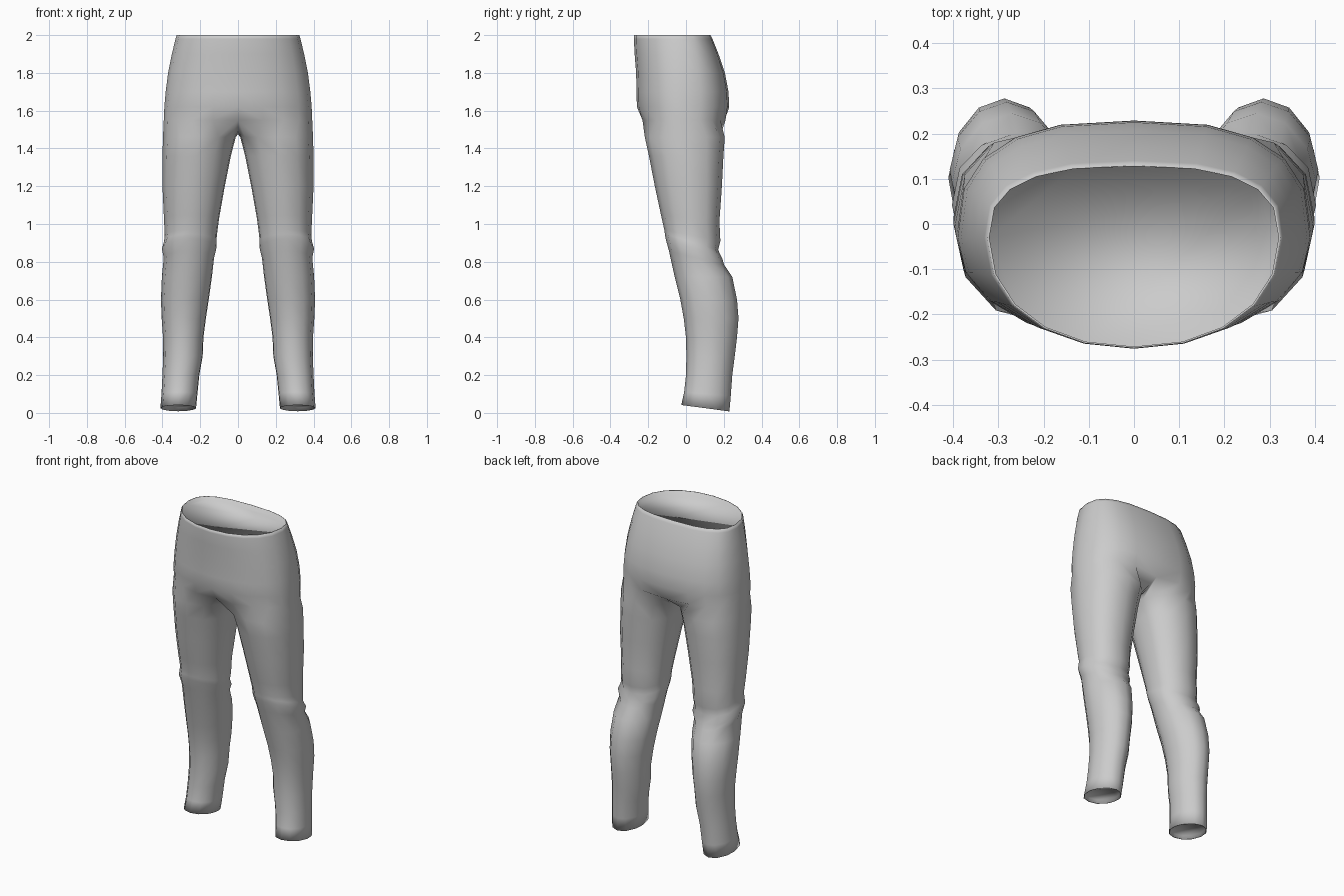
import bpy, bmesh
from math import sin, cos, radians

cube = bpy.data.objects.get("Cube")
if cube:
    bpy.data.objects.remove(cube)

OUTER = 11   # points round the outside of each half
INNER = 3    # extra points on the inside of each leg


def power(v, n):
    return (1 if v >= 0 else -1) * abs(v) ** (2 / n)


def section(degrees, z, x0, x1, front, back, cy, tilt, nf, nb):
    """Points of a rounded section; x0 is its centre and x1 its outer edge."""
    points = []
    for d in degrees:
        c, s = cos(radians(d)), sin(radians(d))
        n = nb if s > 0 else nf
        y = cy + power(s, n) * (back - cy if s > 0 else cy - front)
        points.append((x0 + power(c, n) * (x1 - x0), y, z + tilt * (y - cy)))
    return points


# Hips: height, half width, front, back
HIPS = [(2.0, .325, -.275, .13), (1.98, .331, -.276, .14), (1.9, .35, -.272, .172),
        (1.8, .37, -.264, .206), (1.7, .383, -.262, .225), (1.62, .39, -.26, .229),
        (1.55, .393, -.24, .218)]
# Legs: height, inner x, outer x, front, back, tilt
LEGS = [(1.46, .012, .397, -.218, .205, 0), (1.36, .038, .4, -.196, .198, 0),
        (1.2, .07, .4, -.165, .19, 0), (1.03, .1, .392, -.132, .177, -.1),
        (.94, .112, .388, -.115, .182, -.2), (.905, .114, .392, -.112, .17, -.3),
        (.87, .115, .403, -.108, .192, -.35), (.82, .127, .393, -.09, .202, -.25),
        (.72, .138, .403, -.06, .245, 0), (.6, .155, .408, -.03, .27, 0),
        (.5, .17, .404, -.012, .278, 0), (.4, .183, .397, 0, .27, 0),
        (.3, .187, .396, .002, .258, 0), (.2, .205, .4, 0, .245, 0),
        (.1, .215, .405, -.01, .237, -.08), (.025, .222, .411, -.025, .23, -.13)]

hip_angles = [-90 + 180 * i / (OUTER - 1) for i in range(OUTER)]
leg_angles = [-150 + 300 * i / (OUTER - 1) for i in range(OUTER)] + [165, 180, 195]

bm = bmesh.new()


def add_ring(points):
    return [bm.verts.new(p) for p in points]


def bridge(a, b, closed):
    n = len(a)
    for i in range(n if closed else n - 1):
        j = (i + 1) % n
        bm.faces.new((a[i], b[i], b[j], a[j]))


# Hips as half rings, to be mirrored
rings = [add_ring(section(hip_angles, z, 0, w, f, b, -.03, 0, 2.15, 2.7))
         for z, w, f, b in HIPS]

# Recessed waist cap
lip = []
for depth in (0, .025):
    lip.append(add_ring([(v.co.x * .985, -.03 + (v.co.y + .03) * .985, 2 - depth)
                         for v in rings[0]]))
bridge(lip[1], lip[0], False)
bridge(lip[0], rings[0], False)
bm.faces.new(lip[1])
for a, b in zip(rings, rings[1:]):
    bridge(a, b, False)

# Crotch strip turns the half ring into a closed leg ring
rings[-1][0].co = (0, -.222, 1.55)
rings[-1][-1].co = (0, .2, 1.535)
crotch = add_ring([(0, .12, 1.49), (0, -.01, 1.475), (0, -.13, 1.49)])
previous = rings[-1] + crotch

# Leg
for z, inner, outer, f, b, tilt in LEGS:
    mid = (inner + outer) / 2
    nb = 2.3 if z > .85 else 1.9
    ring = add_ring(section(leg_angles, z, mid, outer, f, b, (f + b) / 2, tilt, 2.15, nb))
    bridge(previous, ring, True)
    previous = ring

# Recessed ankle cap
for scale, rise in ((.96, 0), (.96, .02)):
    ring = add_ring([(mid + (v.co.x - mid) * scale, .1 + (v.co.y - .1) * scale,
                      v.co.z + rise) for v in previous])
    bridge(previous, ring, True)
    previous = ring
bm.faces.new(previous)

# Mirror to the other side and weld the centre line
copy = bmesh.ops.duplicate(bm, geom=bm.verts[:] + bm.edges[:] + bm.faces[:])["geom"]
for v in copy:
    if isinstance(v, bmesh.types.BMVert):
        v.co.x = -v.co.x
bmesh.ops.remove_doubles(bm, verts=bm.verts[:], dist=.0005)

# Join the two halves of the waist cap into one face
centre = [e for e in bm.edges if all(abs(v.co.x) < .001 and abs(v.co.z - 1.975) < .001
                                     for v in e.verts)]
bmesh.ops.dissolve_edges(bm, edges=centre)
bmesh.ops.recalc_face_normals(bm, faces=bm.faces[:])

mesh = bpy.data.meshes.new("trousers")
bm.to_mesh(mesh)
bm.free()
trousers = bpy.data.objects.new("trousers", mesh)
bpy.context.collection.objects.link(trousers)
mesh.shade_smooth()

# Plain grey cloth
cloth = bpy.data.materials.new("grey_cloth")
cloth.use_nodes = True
cloth.diffuse_color = (.6, .6, .6, 1)
cloth.node_tree.nodes["Principled BSDF"].inputs["Base Color"].default_value = (.6, .6, .6, 1)
mesh.materials.append(cloth)
